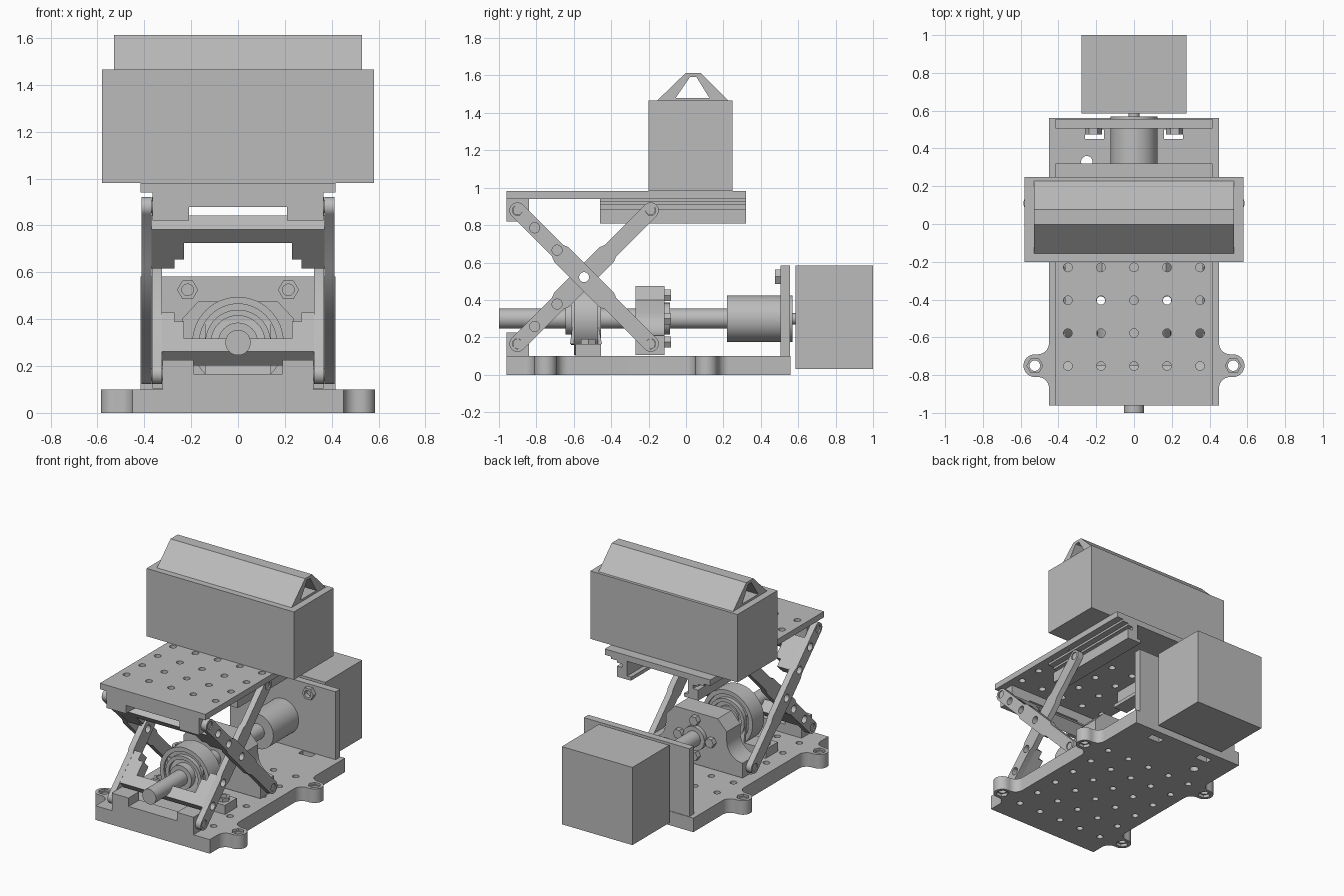
import bpy, bmesh, math
from mathutils import Matrix, Vector

cube = bpy.data.objects.get("Cube")
if cube:
    bpy.data.objects.remove(cube, do_unlink=True)

grey = bpy.data.materials.new("plain grey")
grey.use_nodes = True
grey.diffuse_color = (0.5, 0.5, 0.5, 1)
grey.node_tree.nodes["Principled BSDF"].inputs["Base Color"].default_value = (0.5, 0.5, 0.5, 1)

# Profile planes: x -> (y, z), y -> (x, z), z -> (x, y)
AXES = {
    "x": Matrix(((0, 0, 1), (1, 0, 0), (0, 1, 0))),
    "y": Matrix(((1, 0, 0), (0, 0, -1), (0, 1, 0))),
    "z": Matrix.Identity(3),
}


def extrude(name, axis, lo, hi, outline, holes=()):
    """Extrude a flat outline with holes between lo and hi along an axis."""
    curve = bpy.data.curves.new(name, "CURVE")
    curve.dimensions = "2D"
    curve.fill_mode = "BOTH"
    curve.extrude = (hi - lo) / 2
    for loop in [outline, *holes]:
        spline = curve.splines.new("POLY")
        spline.points.add(len(loop) - 1)
        for point, (u, v) in zip(spline.points, loop):
            point.co = (u, v, 0, 1)
        spline.use_cyclic_u = True
    temp = bpy.data.objects.new(name, curve)
    bpy.context.collection.objects.link(temp)
    graph = bpy.context.evaluated_depsgraph_get()
    mesh = bpy.data.meshes.new_from_object(temp.evaluated_get(graph))
    bpy.data.objects.remove(temp, do_unlink=True)
    offset = Vector([(lo + hi) / 2 if a == axis else 0 for a in "xyz"])
    mesh.transform(Matrix.Translation(offset) @ AXES[axis].to_4x4())
    bm = bmesh.new()
    bm.from_mesh(mesh)
    bmesh.ops.remove_doubles(bm, verts=bm.verts, dist=0.0001)
    bmesh.ops.recalc_face_normals(bm, faces=bm.faces)
    bm.to_mesh(mesh)
    bm.free()
    mesh.materials.clear()
    mesh.materials.append(grey)
    mesh.shade_smooth()
    mesh.set_sharp_from_angle(angle=math.radians(30))
    obj = bpy.data.objects.new(name, mesh)
    bpy.context.collection.objects.link(obj)
    return obj


def rect(u0, u1, v0, v1):
    return [(u0, v0), (u1, v0), (u1, v1), (u0, v1)]


def arc(u, v, r, a0, a1, n=10):
    angles = [math.radians(a0 + (a1 - a0) * i / n) for i in range(n + 1)]
    return [(u + r * math.cos(a), v + r * math.sin(a)) for a in angles]


def circle(u, v, r, n=32):
    return arc(u, v, r, 0, 360, n)[:-1]


def mirrored(half):
    """Close a right-hand profile with its left-hand reflection."""
    return half + [(-u, v) for u, v in reversed(half)]


def sided(name, lo, hi, outline, holes=()):
    """A pair of parts extruded along x on both sides."""
    extrude("left_" + name, "x", lo, hi, outline, holes)
    extrude("right_" + name, "x", -hi, -lo, outline, holes)


COLUMNS = [-0.35, -0.175, 0, 0.175, 0.35]
AXLE = 0.3

# Base plate with screw ears and hole grid
EARS = (-0.75, 0.11)
side = [(0.45, -0.96)]
for y in EARS:
    side += arc(0.51, y - 0.12, 0.06, 180, 90)
    side += arc(0.525, y, 0.06, -90, 90, 16)
    side += arc(0.51, y + 0.12, 0.06, 270, 180)
side.append((0.45, 0.56))
holes = [circle(x, -0.775 + 0.185 * i, 0.022, 16) for x in COLUMNS for i in range(6)]
holes += [circle(s * 0.525, y, 0.042, 6) for s in (-1, 1) for y in EARS]
holes += [rect(c - 0.05, c + 0.05, 0.45, 0.5) for c in (-0.21, 0.21)]
holes.append(circle(-0.25, 0.33, 0.03))
extrude("base_plate", "z", 0, 0.1, mirrored(side), holes)
for s in (-1, 1):
    for y in EARS:
        extrude("ear_insert", "z", 0.02, 0.085, circle(s * 0.525, y, 0.042, 6),
                [circle(s * 0.525, y, 0.028, 20)])

# Front pivot blocks, lower and upper
extrude("lower_pivot_block", "y", -0.96, -0.84,
        mirrored([(0.322, 0.1), (0.322, 0.225), (0.19, 0.225), (0.19, 0.165)]))
extrude("upper_pivot_block", "y", -0.96, -0.84,
        mirrored([(0.365, 0.94), (0.365, 0.82), (0.21, 0.82), (0.21, 0.878)]))

# Top platform with hole grid
holes = [circle(x, -0.23 - 0.174 * i, 0.023, 16) for x in COLUMNS for i in range(4)]
extrude("top_platform", "z", 0.94, 0.982, rect(-0.415, 0.415, -0.96, 0.32), holes)

# Grooved slide rails under the platform
rail = [(0.24, 0.94), (0.365, 0.94), (0.365, 0.925), (0.32, 0.925), (0.32, 0.91), (0.28, 0.91),
        (0.28, 0.885), (0.32, 0.885), (0.32, 0.81), (0.21, 0.81), (0.21, 0.835), (0.24, 0.835)]
extrude("left_slide_rail", "y", -0.46, 0.32, rail)
extrude("right_slide_rail", "y", -0.46, 0.32, [(-x, z) for x, z in rail])

# Scissor arms: profiles laid along a 45 degree slope through the centre pivot
R = math.sqrt(0.5)


def sloped(points, slope):
    return [(-0.545 + R * (t - slope * w), 0.522 + R * (slope * t + w)) for t, w in points]


HALF = 0.504
end = [(0.17, 0.055), (0.2, 0.043)]
right_edge = ([(t, -w) for t, w in reversed(end)][::-1]
              + arc(HALF, 0, 0.043, -90, 90, 14) + end[::-1])
arm = right_edge + [(-t, -w) for t, w in right_edge]
arm_holes = [circle(t, 0, 0.027, 20) for t in (-HALF, -0.373, -0.204, 0, HALF)]
for name, slope, lo, hi in (("inner", 1, 0.325, 0.367), ("outer", -1, 0.37, 0.412)):
    sided(name + "_arm", lo, hi, sloped(arm, slope), [sloped(h, slope) for h in arm_holes])
    # Cross bar and stepped gussets near the front end
    bar = sloped(rect(-0.41, -0.33, -0.042, 0.042), slope)
    extrude(name + "_cross_bar", "x", -lo, lo, bar)
    sided(name + "_gusset", 0.23, lo, sloped(rect(-0.33, -0.23, -0.042, 0.042), slope))
    sided(name + "_gusset_tip", 0.27, lo, sloped(rect(-0.23, -0.175, -0.042, 0.042), slope))

# Pivot pins
for y, z, hi in ((-0.9, 0.165, 0.36), (-0.9, 0.88, 0.405), (-0.19, 0.165, 0.405), (-0.19, 0.88, 0.36)):
    sided("pivot_pin", 0.27, hi, circle(y, z, 0.026, 20))

# Travelling nut block with scooped shoulders
block = ([(0.365, 0.105)] + arc(0.365, 0.335, 0.125, 270, 180)
         + [(0.24, 0.4), (0.17, 0.475)])
extrude("nut_block", "y", -0.27, -0.115, mirrored(block))
extrude("nut_flange", "y", -0.115, -0.085, circle(0, AXLE, 0.085))
for u, v in circle(0, AXLE, 0.125, 4):
    extrude("flange_bolt", "y", -0.115, -0.08, circle(u, v, 0.035, 6))

# Pillow bearing: feet, neck, housing and rings
extrude("bearing_foot", "z", 0.1, 0.165, rect(-0.31, 0.31, -0.59, -0.455))
extrude("bearing_neck", "x", -0.14, 0.14,
        [(-0.62, 0.165), (-0.45, 0.165), (-0.49, 0.39), (-0.59, 0.39)],)
for name, y0, y1, outer, inner in (("bearing_housing", -0.6, -0.47, 0.195, 0.165),
                                   ("bearing_seat", -0.585, -0.485, 0.165, 0.14),
                                   ("bearing_outer_race", -0.615, -0.455, 0.14, 0.115),
                                   ("bearing_seal", -0.59, -0.48, 0.115, 0.085),
                                   ("bearing_collar", -0.645, -0.465, 0.085, 0.05)):
    extrude(name, "y", y0, y1, circle(0, AXLE, outer, 48), [circle(0, AXLE, inner, 48)])
for x in (-0.25, 0.25):
    extrude("foot_nut", "z", 0.165, 0.19, circle(x, -0.522, 0.045, 6), [circle(x, -0.522, 0.025, 16)])

# Lead screw, coupler and motor shaft
extrude("lead_screw", "y", -1, 0.25, circle(0, AXLE, 0.054))
extrude("shaft_coupler", "y", 0.22, 0.55, circle(0, AXLE, 0.124, 48))
extrude("motor_boss", "y", 0.55, 0.57, circle(0, AXLE, 0.124, 48))
extrude("motor_shaft", "y", 0.56, 0.6, circle(0, AXLE, 0.03))

# Motor and its mounting plate
extrude("motor_mount", "y", 0.505, 0.556, rect(-0.415, 0.415, 0.1, 0.583))
for x in (-0.215, 0.215):
    extrude("mount_nut", "y", 0.475, 0.505, circle(x, 0.525, 0.045, 6), [circle(x, 0.525, 0.025, 16)])
extrude("motor", "y", 0.585, 1, rect(-0.278, 0.278, 0.03, 0.583))

# Carried box and its hollow ridged top
extrude("box", "z", 0.982, 1.465, rect(-0.58, 0.58, -0.2, 0.248))
extrude("ridged_top", "x", -0.53, 0.53,
        [(-0.155, 1.465), (0.227, 1.465), (0.078, 1.613), (-0.002, 1.613)],
        [[(-0.055, 1.48), (0.125, 1.48), (0.055, 1.593), (0.022, 1.593)]])
